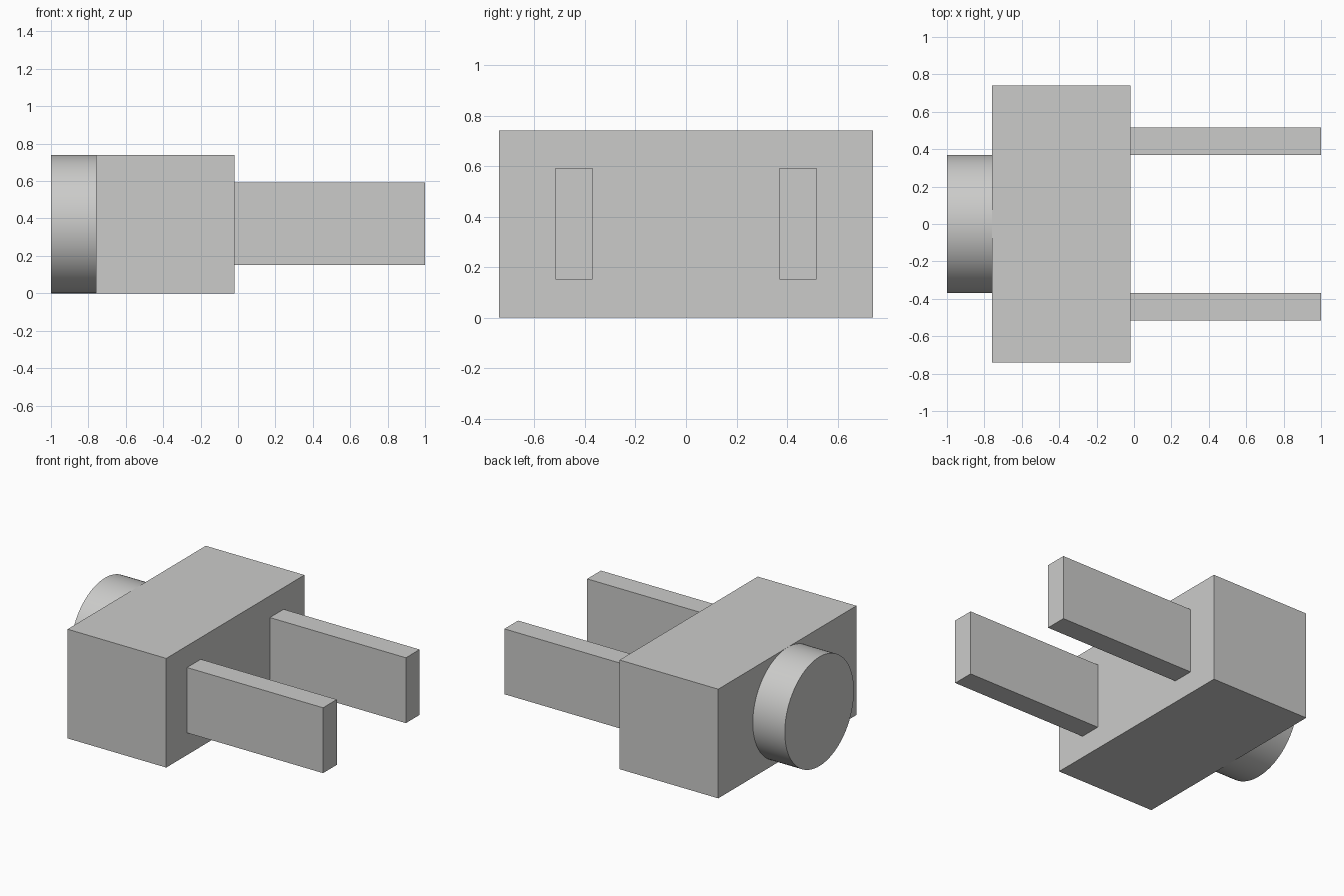
import bpy, math

cube = bpy.data.objects.get("Cube")
if cube:
    bpy.data.objects.remove(cube, do_unlink=True)

# Single light grey material
grey = bpy.data.materials.new("light_grey")
grey.use_nodes = True
colour = (0.6, 0.6, 0.59, 1)
grey.diffuse_color = colour
grey.node_tree.nodes["Principled BSDF"].inputs["Base Color"].default_value = colour

HEIGHT = 0.74
MID_Z = HEIGHT / 2
BODY_BACK, BODY_FRONT = -0.76, -0.02


def finish(name):
    obj = bpy.context.object
    obj.name = name
    obj.data.materials.append(grey)
    return obj


def box(name, x0, x1, y0, y1, z0, z1):
    bpy.ops.mesh.primitive_cube_add(
        size=1, location=((x0 + x1) / 2, (y0 + y1) / 2, (z0 + z1) / 2))
    obj = finish(name)
    obj.scale = (x1 - x0, y1 - y0, z1 - z0)
    bpy.ops.object.transform_apply(location=False, rotation=False, scale=True)
    return obj


# Main block
box("body_block", BODY_BACK, BODY_FRONT, -HEIGHT, HEIGHT, 0, HEIGHT)

# Two flat prongs, mirrored across y
for side, sign in (("rear", 1), ("front", -1)):
    inner, outer = sorted((sign * 0.37, sign * 0.517))
    box(side + "_prong", BODY_FRONT, 1, inner, outer, 0.15, 0.593)

# Round boss on the opposite end
bpy.ops.mesh.primitive_cylinder_add(
    vertices=96, radius=MID_Z, depth=BODY_BACK + 1,
    location=((BODY_BACK - 1) / 2, 0, MID_Z), rotation=(0, math.pi / 2, 0))
finish("round_boss")
bpy.ops.object.shade_smooth_by_angle(angle=math.radians(30))
